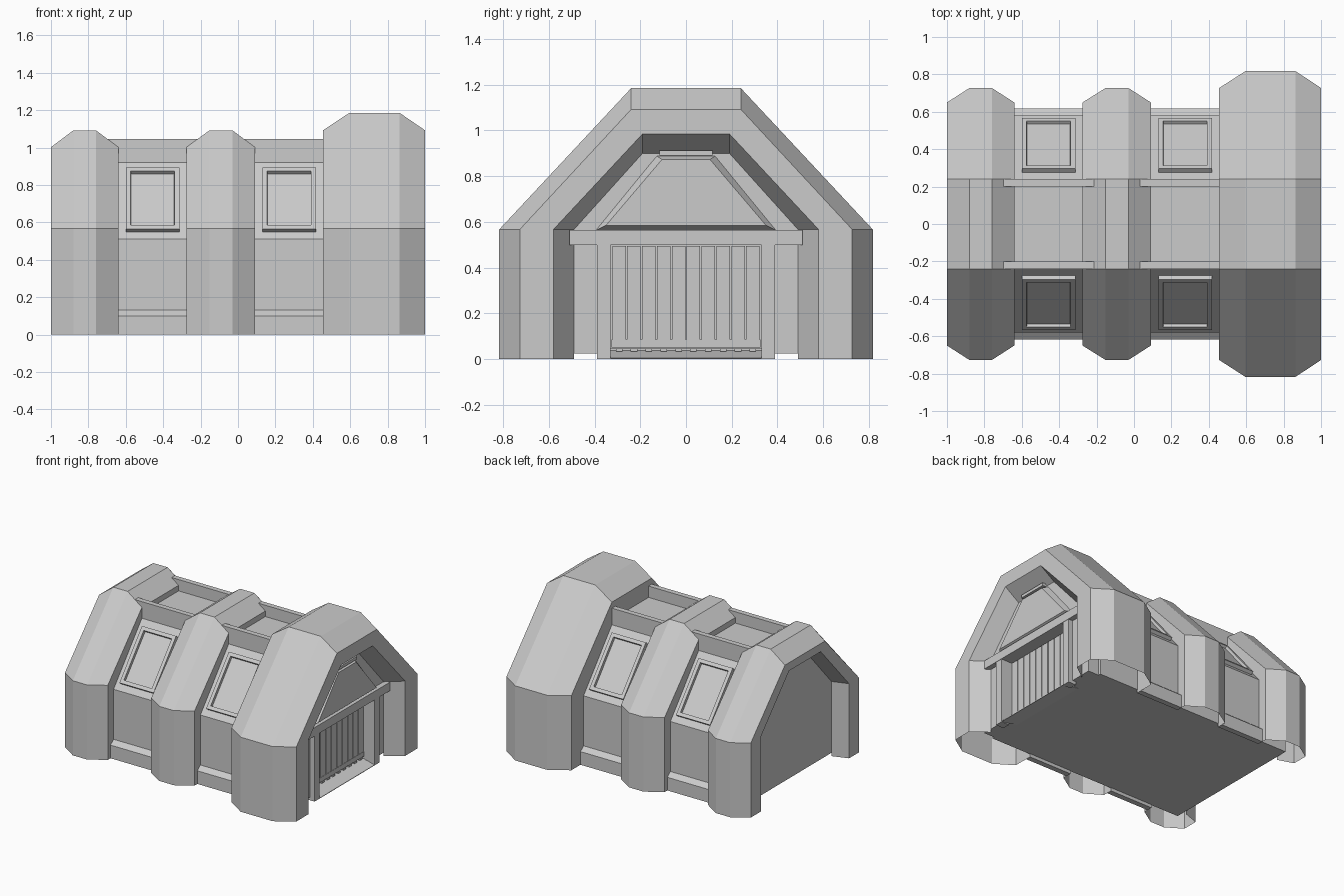
import bpy
import bmesh
from mathutils import Vector

cube = bpy.data.objects.get("Cube")
if cube:
    bpy.data.objects.remove(cube, do_unlink=True)

grey = bpy.data.materials.new("plain_grey")
grey.use_nodes = True
COLOUR = (0.6, 0.6, 0.6, 1)
grey.diffuse_color = COLOUR
grey.node_tree.nodes["Principled BSDF"].inputs["Base Color"].default_value = COLOUR


def finish(name, bm):
    mesh = bpy.data.meshes.new(name)
    bm.to_mesh(mesh)
    bm.free()
    mesh.materials.append(grey)
    obj = bpy.data.objects.new(name, mesh)
    bpy.context.scene.collection.objects.link(obj)
    return obj


def loft(name, rings):
    """Join matching rings of points into a closed solid."""
    bm = bmesh.new()
    rows = [[bm.verts.new(p) for p in ring] for ring in rings]
    n = len(rows[0])
    for a, b in zip(rows, rows[1:]):
        for i in range(n):
            j = (i + 1) % n
            bm.faces.new((a[i], a[j], b[j], b[i]))
    bm.faces.new(rows[0])
    bm.faces.new(rows[-1])
    bmesh.ops.recalc_face_normals(bm, faces=bm.faces)
    return finish(name, bm)


def prism(name, profile, x0, x1, end_profile=None):
    """Extrude a (y, z) profile along x, optionally to a second profile."""
    return loft(name, [[(x0, y, z) for y, z in profile],
                       [(x1, y, z) for y, z in end_profile or profile]])


def box(name, x0, x1, y0, y1, z0, z1):
    return prism(name, [(y0, z0), (y1, z0), (y1, z1), (y0, z1)], x0, x1)


def arch(eave, eave_z, ridge, top, foot=0):
    """Half of the hut outline, mirrored into a full arch from foot to foot."""
    half = [(eave, foot), (eave, eave_z), (ridge, top)]
    return [(-y, z) for y, z in half] + half[::-1]


def rib(name, stations):
    """Hollow shell lofted through arches, open underneath."""
    bm = bmesh.new()
    rows = [[bm.verts.new((x, y, z)) for y, z in shape] for x, shape in stations]
    for a, b in zip(rows, rows[1:]):
        for i in range(len(a) - 1):
            bm.faces.new((a[i], b[i], b[i + 1], a[i + 1]))
    return finish(name, bm)


# Main body with a slightly raised floor
EAVE, EAVE_Z, RIDGE, ROOF, FLOOR = 0.58, 0.51, 0.24, 0.92, 0.025
body = arch(EAVE, EAVE_Z, RIDGE, ROOF)
prism("body", arch(EAVE, EAVE_Z, RIDGE, ROOF, FLOOR), -0.88, 0.79)

# Ribs with chamfered edges
big, mid, low = (arch(0.817, 0.567, 0.24, 1.185), arch(0.727, 0.567, 0.24, 1.092),
                 arch(0.65, 0.567, 0.24, 1.002))
inner = arch(0.49, 0.567, 0.19, 0.90)
mouth = arch(0.58, 0.567, 0.19, 0.985)
rear_mouth = arch(0.53, 0.567, 0.19, 0.94)
rib("front_rib", [(0.455, body), (0.455, mid), (0.595, big), (0.864, big),
                  (1, mid), (1, mouth), (0.88, inner)])
rib("middle_rib", [(-0.275, body), (-0.275, low), (-0.152, mid), (-0.03, mid),
                   (0.09, low), (0.09, body)])
rib("rear_rib", [(-0.88, inner), (-1, rear_mouth), (-1, low), (-0.88, mid), (-0.76, mid),
                 (-0.64, low), (-0.64, body)])

# Roof panels, roof beams and wall ledges between the ribs
BAYS = {"rear": (-0.64, -0.275), "front": (0.09, 0.455)}
for bay, (x0, x1) in BAYS.items():
    box(f"{bay}_roof_panel", x0, x1, -0.21, 0.21, 0.90, 0.96)
    for side, s in (("right", -1), ("left", 1)):
        box(f"{bay}_{side}_roof_beam", x0 - 0.07, x1 + 0.06,
            s * 0.20, s * 0.24, 0.90, 1.046)
        prism(f"{bay}_{side}_ledge", [(s * 0.575, 0), (s * 0.617, 0), (s * 0.617, 0.10),
                                     (s * 0.58, 0.13), (s * 0.575, 0.13)], x0, x1)


def skylight(name, x0, x1, s):
    """Raised frame on the roof slope with a sunken pane."""
    foot = Vector((0, s * EAVE, EAVE_Z))
    slope = Vector((0, s * RIDGE, ROOF)) - foot
    out = Vector((0, s * slope.z, abs(slope.y))).normalized()
    # rings: gap along x, start and end along the slope, height above it
    rings = [(0, 0.095, 0.895, -0.01), (0, 0.095, 0.895, 0.026),
             (0.026, 0.145, 0.845, 0.026), (0.028, 0.149, 0.841, 0.006)]
    loft(name, [[foot + slope * t + out * h + Vector((x, 0, 0))
                 for x, t in ((x0 + gap, t0), (x1 - gap, t0), (x1 - gap, t1), (x0 + gap, t1))]
                for gap, t0, t1, h in rings])


for bay, (x0, x1) in BAYS.items():
    for side, s in (("right", -1), ("left", 1)):
        skylight(f"{bay}_{side}_skylight", x0 + 0.04, x1 - 0.038, s)

# Entrance: walls, posts, lintel, sloping sill
for side, s in (("right", -1), ("left", 1)):
    box(f"{side}_entrance_wall", 0.78, 0.88, s * 0.33, s * 0.56, FLOOR, 0.51)
    box(f"{side}_door_post", 0.85, 0.917, s * 0.33, s * 0.39, 0, 0.51)
box("lintel", 0.78, 0.92, -0.51, 0.51, 0.50, 0.565)
prism("upper_entrance_wall", [(-0.49, 0.55), (0.49, 0.55), (0.49, 0.567), (0.19, 0.90),
                              (-0.19, 0.90), (-0.49, 0.567)], 0.78, 0.88)
loft("door_sill", [[(x, y, z) for x, z in ((0.78, FLOOR), (0.917, 0), (0.917, 0.004), (0.78, 0.04))]
                   for y in (-0.33, 0.33)])

# Gable panel with bevelled rim and a cap
prism("gable_panel", [(-0.40, 0.56), (0.40, 0.56), (0.13, 0.89), (-0.13, 0.89)], 0.875, 0.92,
      [(-0.35, 0.585), (0.35, 0.585), (0.105, 0.873), (-0.105, 0.873)])
box("gable_cap", 0.86, 0.92, -0.115, 0.115, 0.89, 0.912)

# Door: backing, foot rail, upright slats and small rollers
box("door_backing", 0.775, 0.822, -0.33, 0.33, 0.045, 0.50)
box("door_foot_rail", 0.78, 0.832, -0.325, 0.325, 0.05, 0.085)
COUNT = 10
pitch = 0.65 / COUNT
for k in range(COUNT):
    y = -0.325 + k * pitch
    box(f"door_slat_{k + 1}", 0.78, 0.83, y + 0.003, y + pitch - 0.003, 0.08, 0.494)
    box(f"door_roller_{k + 1}", 0.78, 0.83, y + 0.018, y + pitch - 0.018, 0.033, 0.046)
